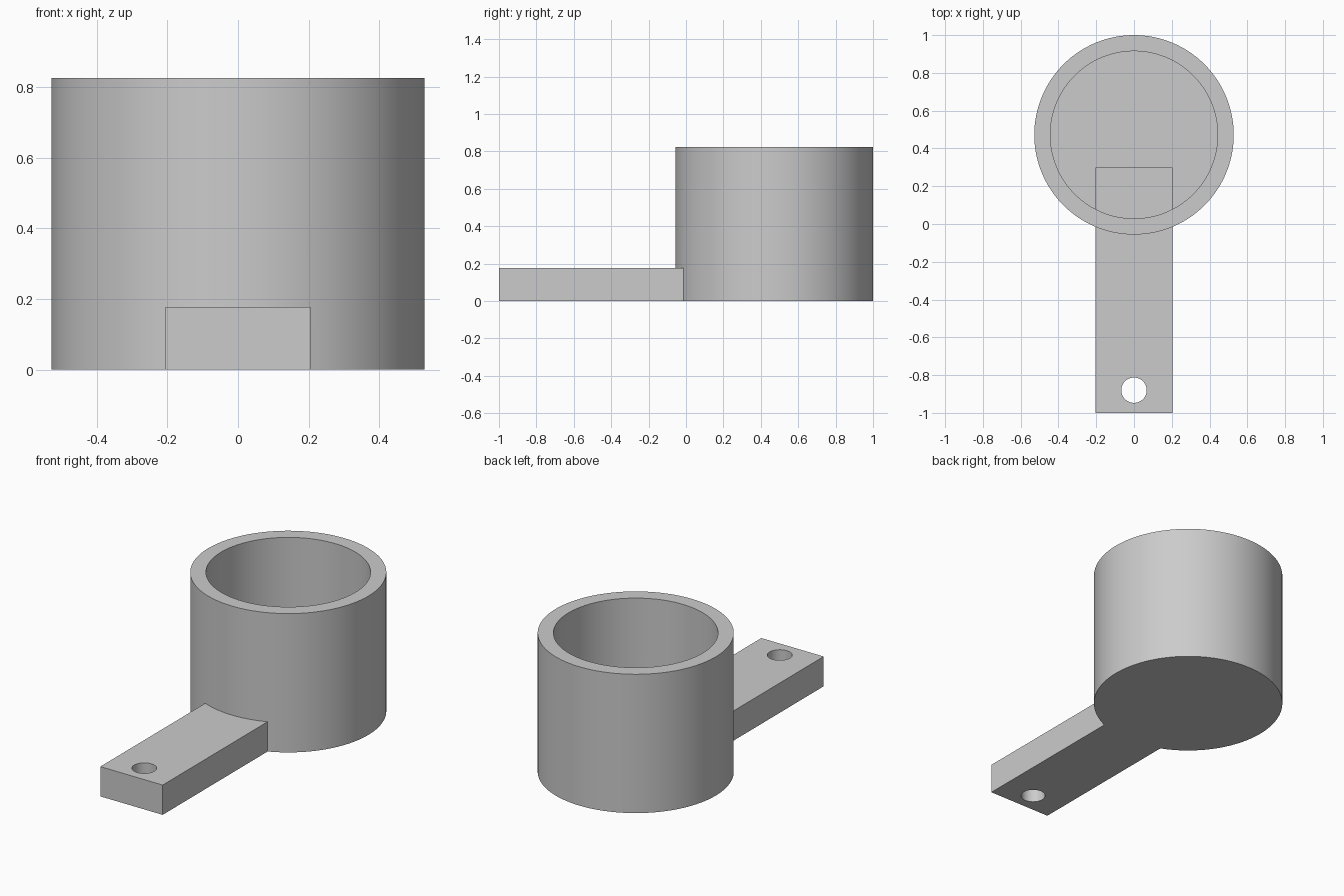
import bpy
import math

default_cube = bpy.data.objects.get("Cube")
if default_cube:
    bpy.data.objects.remove(default_cube, do_unlink=True)

# Overall dimensions
CUP_Y, CUP_R, CUP_H = 0.472, 0.528, 0.825
BORE_R, FLOOR = 0.443, 0.085
HANDLE_W, HANDLE_H = 0.41, 0.177
HANDLE_FRONT, HANDLE_BACK = -1.0, 0.30
HOLE_Y, HOLE_R = -0.88, 0.067

grey = bpy.data.materials.new("plain grey")
grey.use_nodes = True
grey.diffuse_color = (0.6, 0.6, 0.6, 1)
grey.node_tree.nodes["Principled BSDF"].inputs["Base Color"].default_value = (0.6, 0.6, 0.6, 1)


def cylinder(name, radius, y, z_low, z_high, sides=128):
    bpy.ops.mesh.primitive_cylinder_add(
        vertices=sides, radius=radius, depth=z_high - z_low,
        location=(0, y, (z_low + z_high) / 2))
    ob = bpy.context.object
    ob.name = name
    ob.data.materials.append(grey)
    return ob


def combine(target, other, operation):
    """Apply a boolean and discard the second body."""
    other.hide_render = True
    mod = target.modifiers.new(operation.lower(), "BOOLEAN")
    mod.operation = operation
    mod.solver = "EXACT"
    mod.object = other
    bpy.ops.object.select_all(action="DESELECT")
    target.select_set(True)
    bpy.context.view_layer.objects.active = target
    bpy.ops.object.modifier_apply(modifier=mod.name)
    bpy.data.objects.remove(other, do_unlink=True)


# Cup: round body hollowed from above, leaving a floor
scoop = cylinder("scoop_cup_and_handle", CUP_R, CUP_Y, 0, CUP_H)
combine(scoop, cylinder("bore_cutter", BORE_R, CUP_Y, FLOOR, CUP_H + 0.2), "DIFFERENCE")

# Handle: flat bar running through the cup wall, with a hanging hole
bpy.ops.mesh.primitive_cube_add(
    size=1, location=(0, (HANDLE_FRONT + HANDLE_BACK) / 2, HANDLE_H / 2))
handle = bpy.context.object
handle.name = "handle"
handle.scale = (HANDLE_W, HANDLE_BACK - HANDLE_FRONT, HANDLE_H)
bpy.ops.object.transform_apply(location=False, rotation=False, scale=True)
handle.data.materials.append(grey)
combine(handle, cylinder("hole_cutter", HOLE_R, HOLE_Y, -0.1, HANDLE_H + 0.1, 64), "DIFFERENCE")
combine(scoop, handle, "UNION")

# Smooth round walls, crisp rims
bpy.ops.object.shade_smooth_by_angle(angle=math.radians(30))
